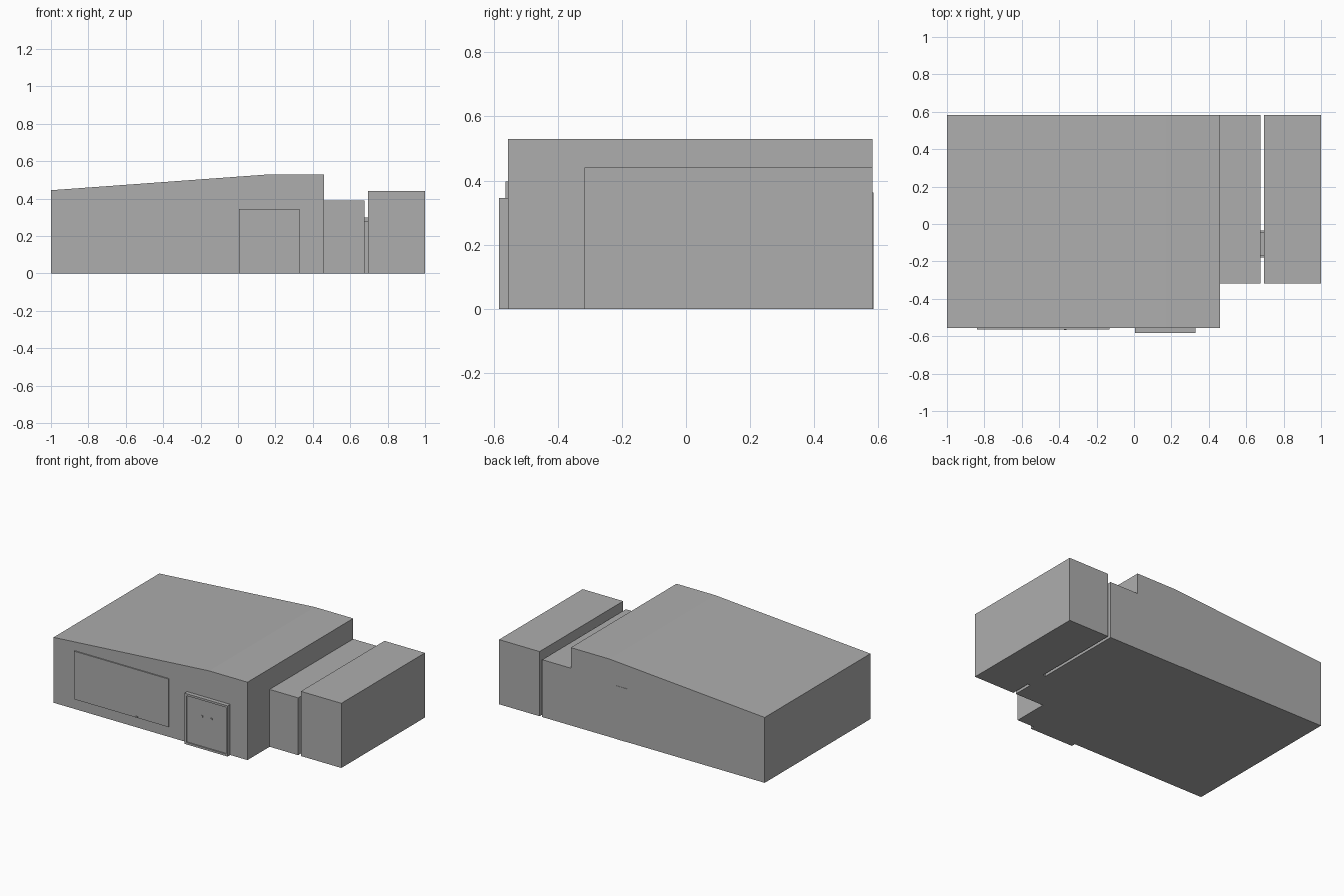
import bpy

# Remove the default cube
cube = bpy.data.objects.get("Cube")
if cube:
    bpy.data.objects.remove(cube, do_unlink=True)

# Single wall colour
grey = bpy.data.materials.new("plain_grey")
grey.use_nodes = True
colour = (0.42, 0.42, 0.42, 1)
grey.diffuse_color = colour
grey.node_tree.nodes["Principled BSDF"].inputs["Base Color"].default_value = colour


def extrude(name, outline, y0, y1):
    """Solid made by running an x-z outline from y0 to y1."""
    n = len(outline)
    verts = [(x, y, z) for y in (y0, y1) for x, z in outline]
    faces = [list(range(n)), list(range(2 * n - 1, n - 1, -1))]
    faces += [[i, i + n, (i + 1) % n + n, (i + 1) % n] for i in range(n)]
    mesh = bpy.data.meshes.new(name)
    mesh.from_pydata(verts, [], faces)
    mesh.materials.append(grey)
    obj = bpy.data.objects.new(name, mesh)
    bpy.context.collection.objects.link(obj)
    return obj


def box(name, x0, x1, y0, y1, z0, z1):
    return extrude(name, [(x0, z0), (x1, z0), (x1, z1), (x0, z1)], y0, y1)


FRONT, BACK, WING = -0.555, 0.582, -0.317

# Main hall with its sloping roof
extrude("main_hall", [(-1, 0), (0.46, 0), (0.46, 0.53), (0.17, 0.53), (-1, 0.445)],
        FRONT, BACK)

# Lower wing, separate end block and the passage joining them
box("side_wing", 0.46, 0.675, WING, BACK, 0, 0.39)
box("end_block", 0.695, 1, WING, BACK, 0, 0.44)
box("passage", 0.675, 0.695, -0.18, -0.035, 0, 0.28)
box("passage_roof", 0.675, 0.695, -0.17, -0.045, 0.28, 0.30)

# Wide shutter on the front wall with a small pull
box("front_shutter", -0.84, -0.13, FRONT - 0.008, FRONT, 0.07, 0.397)
box("shutter_pull", -0.375, -0.36, FRONT - 0.012, FRONT - 0.008, 0.075, 0.08)

# Entrance: frame bars around a slightly recessed double door
x0, x1, top, bar, depth = 0.005, 0.33, 0.345, 0.014, 0.028
outer = FRONT - depth
inner = outer + 0.008
box("entrance_left_jamb", x0, x0 + bar, outer, FRONT, 0, top)
box("entrance_right_jamb", x1 - bar, x1, outer, FRONT, 0, top)
box("entrance_lintel", x0 + bar, x1 - bar, outer, FRONT, top - bar, top)
box("entrance_sill", x0 + bar, x1 - bar, outer, FRONT, 0, bar)
box("entrance_doors", x0 + bar, x1 - bar, inner, FRONT, bar, top - bar)
for side, x in (("left", 0.205), ("right", 0.135)):
    box(side + "_door_handle", x - 0.005, x + 0.005, inner - 0.005, inner, 0.215, 0.225)

# Thin service door on the back wall
box("back_door", 0.035, 0.115, BACK, BACK + 0.002, 0, 0.363)
